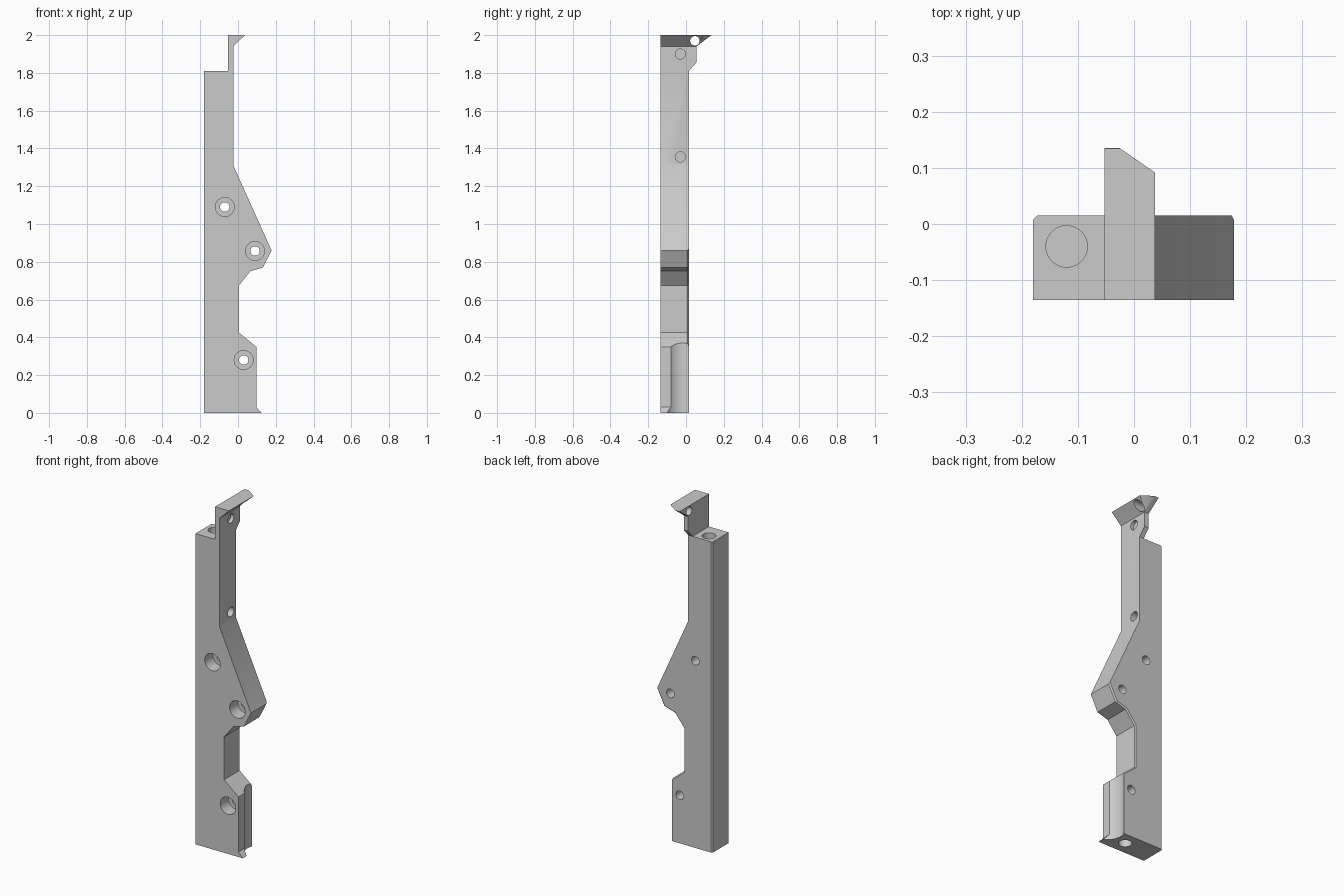
import bpy, bmesh, math
from mathutils import Vector, Matrix

cube = bpy.data.objects.get("Cube")
if cube:
    bpy.data.objects.remove(cube, do_unlink=True)

grey = bpy.data.materials.new("plain_grey")
grey.use_nodes = True
grey.diffuse_color = (0.6, 0.6, 0.6, 1)
grey.node_tree.nodes["Principled BSDF"].inputs["Base Color"].default_value = (0.6, 0.6, 0.6, 1)

FRONT, BACK = -0.135, 0.015      # depth of the main bar
LEFT_WALL, ARM_L, ARM_R = -0.18, -0.053, -0.025


def to_object(name, bm):
    bmesh.ops.recalc_face_normals(bm, faces=bm.faces[:])
    mesh = bpy.data.meshes.new(name)
    bm.to_mesh(mesh)
    bm.free()
    mesh.materials.append(grey)
    obj = bpy.data.objects.new(name, mesh)
    bpy.context.scene.collection.objects.link(obj)
    return obj


def prism(points, offset):
    """Closed solid from a planar outline pushed along an offset."""
    bm = bmesh.new()
    face = bm.faces.new([bm.verts.new(p) for p in points])
    out = bmesh.ops.extrude_face_region(bm, geom=[face])
    moved = [g for g in out["geom"] if isinstance(g, bmesh.types.BMVert)]
    bmesh.ops.translate(bm, verts=moved, vec=offset)
    bmesh.ops.recalc_face_normals(bm, faces=bm.faces[:])
    return bm


def drill(bm, start, end, radius):
    """Add a cylinder between two points to a cutter mesh."""
    a, b = Vector(start), Vector(end)
    turn = (b - a).to_track_quat('Z', 'Y').to_matrix().to_4x4()
    bmesh.ops.create_cone(bm, cap_ends=True, segments=40, radius1=radius, radius2=radius,
                          depth=(b - a).length,
                          matrix=Matrix.Translation((a + b) / 2) @ turn)


def boolean(target, other, operation):
    mod = target.modifiers.new(operation.lower(), 'BOOLEAN')
    mod.operation = operation
    mod.solver = 'EXACT'
    mod.object = other
    bpy.context.view_layer.objects.active = target
    bpy.ops.object.modifier_apply(modifier=mod.name)
    bpy.data.objects.remove(other, do_unlink=True)


# Main bar with the pointed bulge and the foot
outline = [(LEFT_WALL, 0), (0.125, 0), (0.097, 0.03), (0.097, 0.35), (0.005, 0.425),
           (0.005, 0.675), (0.065, 0.75), (0.133, 0.77), (0.178, 0.86),
           (ARM_R, 1.31), (ARM_R, 1.81), (LEFT_WALL, 1.81)]
bm = prism([(x, FRONT, z) for x, z in outline], (0, BACK - FRONT, 0))

# Small chamfer on the rear edges
rear = []
for e in bm.edges:
    mid = (e.verts[0].co + e.verts[1].co) / 2
    on_back = all(abs(v.co.y - BACK) < 1e-4 for v in e.verts)
    if on_back and (mid.x < LEFT_WALL + 0.01 or (mid.x > 0 and 0.36 < mid.z < 0.9)):
        rear.append(e)
bmesh.ops.bevel(bm, geom=rear, offset=0.007, segments=1, affect='EDGES')
bracket = to_object("bracket_bar", bm)

# Thin upper arm with its rear bump
arm_side = [(FRONT, 1.81), (BACK, 1.81), (0.055, 1.855), (0.055, 1.94), (0.135, 2), (FRONT, 2)]
arm = to_object("upper_arm", prism([(ARM_L, y, z) for y, z in arm_side], (ARM_R - ARM_L, 0, 0)))
boolean(bracket, arm, 'UNION')

# Overhanging hook at the top
bm = bmesh.new()
for co in [(ARM_R, FRONT, 1.94), (ARM_R, FRONT, 2), (ARM_R, 0.055, 1.94), (ARM_R, 0.135, 2),
           (0.037, 0.092, 2), (0.037, FRONT, 2)]:
    bm.verts.new(co)
bmesh.ops.convex_hull(bm, input=bm.verts[:])
bmesh.ops.dissolve_limit(bm, angle_limit=0.01, verts=bm.verts[:], edges=bm.edges[:])
boolean(bracket, to_object("top_hook", bm), 'UNION')

# Each cut: start, end, radius
cuts = [((0.16, -0.02, -0.1), (0.16, -0.02, 0.55), 0.087),       # rounded foot groove
        ((-0.12, -0.04, 1.65), (-0.12, -0.04, 1.9), 0.037),      # top socket
        ((0.01, -0.06, -0.1), (0.01, -0.06, 0.12), 0.035),       # bottom socket
        ((-0.045, -0.03, 1.9), (0.01, -0.03, 1.9), 0.027),       # arm side holes
        ((-0.09, -0.03, 1.355), (0.05, -0.03, 1.355), 0.027),
        ((-0.1, 0.047, 1.97), (0.1, 0.047, 1.97), 0.025)]
# Counterbored screw holes
for x, z in [(-0.07, 1.09), (0.09, 0.857), (0.03, 0.28)]:
    cuts.append(((x, -0.3, z), (x, 0.1, z), 0.025))
    cuts.append(((x, -0.3, z), (x, -0.06, z), 0.05))

for start, end, radius in cuts:
    bm = bmesh.new()
    drill(bm, start, end, radius)
    cutter = to_object("cutter", bm)
    cutter.hide_render = True
    boolean(bracket, cutter, 'DIFFERENCE')

bpy.ops.object.select_all(action='DESELECT')
bracket.select_set(True)
bpy.context.view_layer.objects.active = bracket
bpy.ops.object.shade_smooth_by_angle(angle=math.radians(25))
